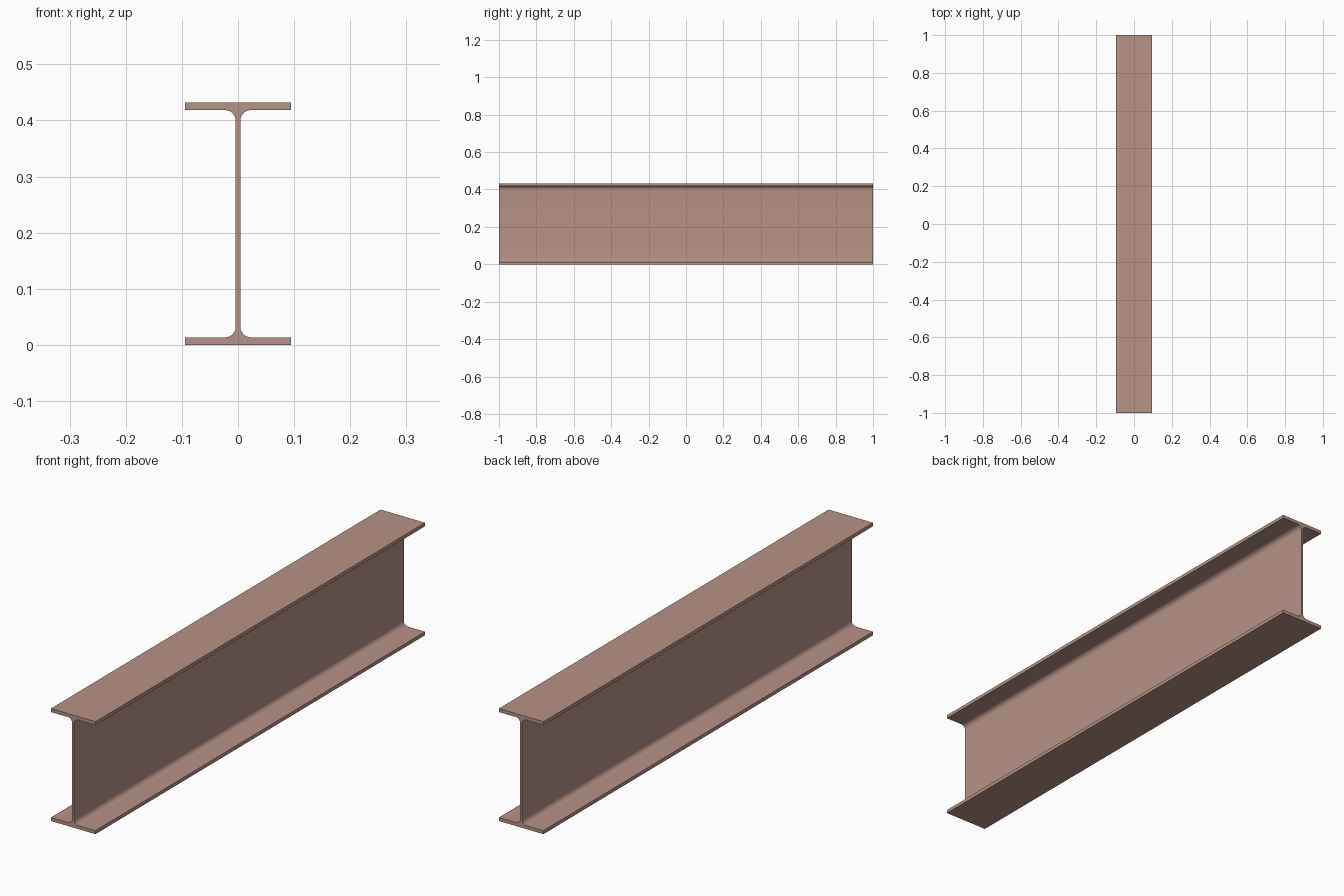
import bpy, bmesh
from math import sin, cos, pi

if "Cube" in bpy.data.objects:
    bpy.data.objects.remove(bpy.data.objects["Cube"])

LENGTH, HEIGHT, WIDTH = 2.0, 0.432, 0.189
WEB, FLANGE, FILLET = 0.0085, 0.0135, 0.019
STEPS = 10

# Quarter of the section (right, bottom), from flange edge up through the root fillet
cx, cz = WEB / 2 + FILLET, FLANGE + FILLET
quarter = [(WIDTH / 2, 0), (WIDTH / 2, FLANGE)]
for i in range(STEPS + 1):
    a = pi / 2 * i / STEPS
    quarter.append((cx - FILLET * sin(a), cz - FILLET * cos(a)))

# Mirror the quarter into the closed I section
right = quarter + [(x, HEIGHT - z) for x, z in reversed(quarter)]
section = right + [(-x, z) for x, z in reversed(right)]

# Extrude the section along y
bm = bmesh.new()
face = bm.faces.new([bm.verts.new((x, -LENGTH / 2, z)) for x, z in section])
ext = bmesh.ops.extrude_face_region(bm, geom=[face], use_keep_orig=True)
moved = [g for g in ext["geom"] if isinstance(g, bmesh.types.BMVert)]
bmesh.ops.translate(bm, verts=moved, vec=(0, LENGTH, 0))
bmesh.ops.recalc_face_normals(bm, faces=bm.faces)
mesh = bpy.data.meshes.new("steel_i_beam")
bm.to_mesh(mesh)
bm.free()

beam = bpy.data.objects.new("steel_i_beam", mesh)
bpy.context.collection.objects.link(beam)

# Dusty red-brown paint
paint = bpy.data.materials.new("primer_paint")
paint.diffuse_color = (0.47, 0.29, 0.24, 1)
paint.use_nodes = True
paint.node_tree.nodes["Principled BSDF"].inputs["Base Color"].default_value = paint.diffuse_color
mesh.materials.append(paint)

# Smooth fillets, sharp edges
bpy.context.view_layer.objects.active = beam
beam.select_set(True)
bpy.ops.object.shade_smooth_by_angle(angle=pi / 6)
